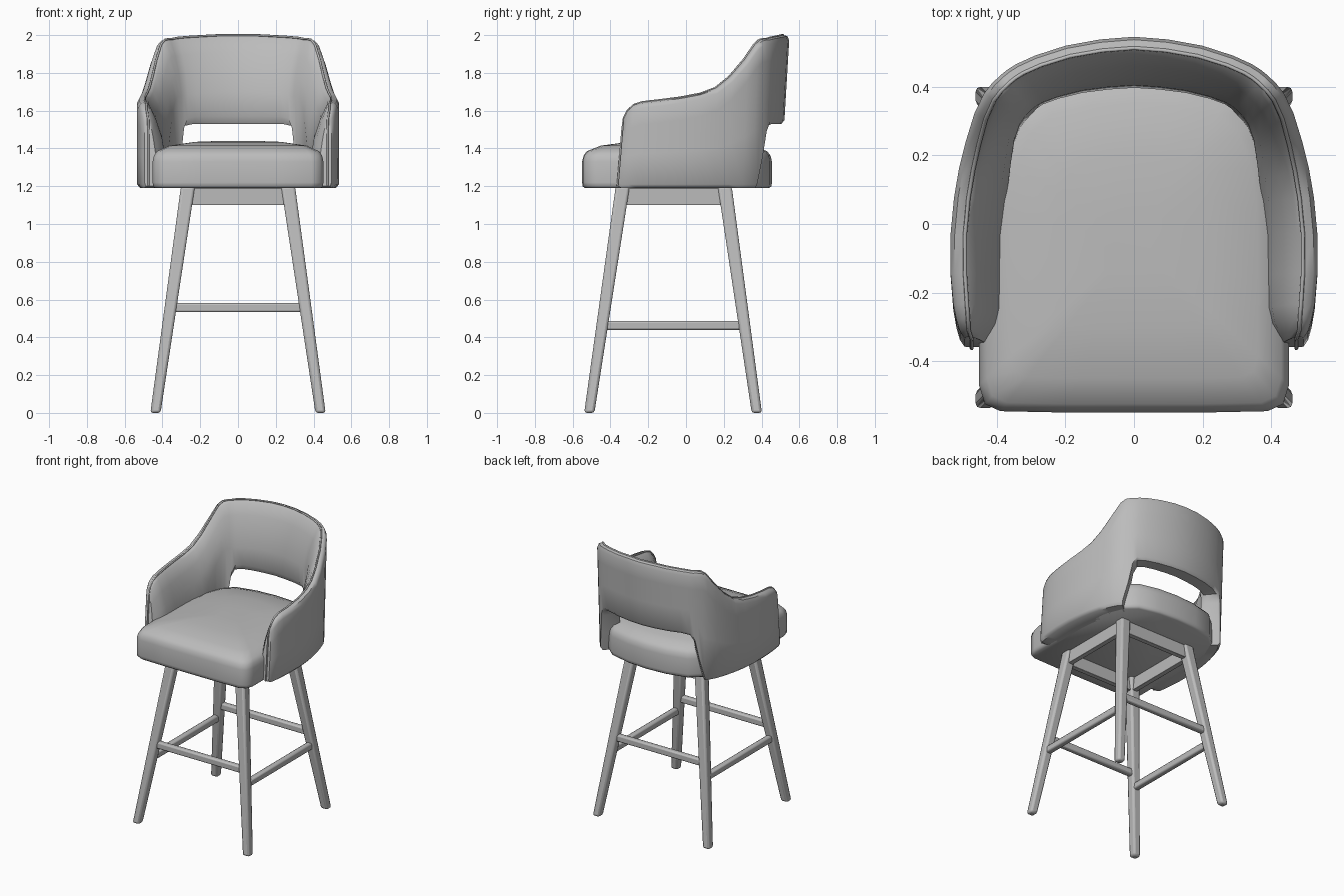
import bpy
import bmesh
from math import radians
from mathutils import Vector

cube = bpy.data.objects.get("Cube")
if cube:
    bpy.data.objects.remove(cube, do_unlink=True)

grey = bpy.data.materials.new("plain grey")
grey.use_nodes = True
grey.diffuse_color = (0.5, 0.5, 0.5, 1)
grey.node_tree.nodes["Principled BSDF"].inputs["Base Color"].default_value = (0.5, 0.5, 0.5, 1)


def finish(name, bm, bevel=0.0, angle=40):
    """Turn a bmesh into a smooth shaded object, with optional rounded edges."""
    bmesh.ops.recalc_face_normals(bm, faces=bm.faces)
    mesh = bpy.data.meshes.new(name)
    bm.to_mesh(mesh)
    bm.free()
    obj = bpy.data.objects.new(name, mesh)
    bpy.context.collection.objects.link(obj)
    mesh.materials.append(grey)
    bpy.ops.object.select_all(action='DESELECT')
    obj.select_set(True)
    bpy.context.view_layer.objects.active = obj
    if bevel:
        mod = obj.modifiers.new("rounded edges", 'BEVEL')
        mod.width = bevel
        mod.segments = 2
    bpy.ops.object.shade_smooth_by_angle(angle=radians(angle))
    return obj


def loft(bm, loops, closed=True):
    """Skin a list of equal point loops; returns the rows of vertices."""
    rows = [[bm.verts.new(p) for p in loop] for loop in loops]
    n = len(rows[0])
    for a, b in zip(rows, rows[1:]):
        for i in range(n if closed else n - 1):
            j = (i + 1) % n
            bm.faces.new((a[i], a[j], b[j], b[i]))
    return rows


# Shell columns from back centre to arm tip: x, y, top z, bottom z
half = [
    (0, .548, 2, 1.53), (.1, .54, 2, 1.53), (.2, .522, 1.995, 1.53),
    (.29, .493, 1.99, 1.53), (.345, .468, 1.985, 1.52), (.37, .452, 1.98, 1.47),
    (.39, .436, 1.98, 1.33), (.415, .412, 1.975, 1.19), (.437, .385, 1.95, 1.19),
    (.465, .33, 1.87, 1.19), (.49, .25, 1.78, 1.19), (.51, .17, 1.72, 1.19),
    (.525, .08, 1.69, 1.19), (.535, -.03, 1.67, 1.19), (.535, -.15, 1.655, 1.19),
    (.527, -.25, 1.645, 1.19), (.518, -.3, 1.63, 1.19), (.508, -.335, 1.6, 1.19),
    (.495, -.355, 1.56, 1.2),
]
columns = [(-x, *rest) for x, *rest in reversed(half[1:])] + half


def shell_point(col, f, z):
    """Point at height z, a fraction f of the way from outer to inner skin."""
    x, y = col[:2]
    depth = .125 + .025 * min(1, max(0, (.45 - y) / .3))
    if y < 0:
        depth = min(depth, abs(x) - .385 - .04 * max(0, (-.28 - y) / .07))
    inward = Vector((-x, min(y, .05) - y, 0)).normalized()
    p = Vector((x, y, z)) + inward * depth * f
    if y > 0:
        p.y += .06 * (z - 2) * y / .55
    else:
        p.y += .08 * (y / .35) ** 2 * (z - 1.25)
    return p


def shell_section(col):
    top, low = col[2:]
    mid = low + (top - low) * .4
    profile = [
        (.12, low), (0, low + .02), (0, mid), (0, top - .12), (0, top - .03),
        (.08, top - .006), (.25, top), (.42, top - .02), (.65, top - .09),
        (.88, top - .19), (1, top - .3), (1, low + .04), (.8, low),
    ]
    return [shell_point(col, f, z) for f, z in profile]


# Wrapped back and arms
bm = bmesh.new()
rows = loft(bm, [shell_section(c) for c in columns])
bm.faces.new(rows[0])
bm.faces.new(rows[-1])
finish("back_and_arms", bm, angle=50)


# Piping along the rim and down both arm fronts
def tip_line(col):
    steps = 6
    return [shell_point(col, .32, col[2] - (col[2] - col[3]) * i / steps) + Vector((0, -.003, 0))
            for i in range(1, steps + 1)]


path = list(reversed(tip_line(columns[0])))
path += [shell_point(c, .28, c[2]) for c in columns] + tip_line(columns[-1])
curve = bpy.data.curves.new("piping_path", 'CURVE')
curve.dimensions = '3D'
curve.bevel_depth = .006
curve.bevel_resolution = 1
spline = curve.splines.new('POLY')
spline.points.add(len(path) - 1)
for point, p in zip(spline.points, path):
    point.co = (*p, 1)
curve.materials.append(grey)
bpy.context.collection.objects.link(bpy.data.objects.new("rim_piping", curve))

# Domed seat cushion
side = [(.2, -.55), (.39, -.546), (.435, -.525), (.452, -.47), (.452, -.2), (.45, .05),
        (.43, .22), (.38, .34), (.3, .41), (.15, .445)]
outline = [(0, -.55)] + side + [(0, .455)] + [(-x, y) for x, y in reversed(side)]
rings = [(.97, 1.19), (.995, 1.2), (1, 1.22), (1, 1.33), (.985, 1.362), (.95, 1.385),
         (.8, 1.415), (.5, 1.435), (.2, 1.44)]
bm = bmesh.new()
rows = loft(bm, [[(x * s, (y + .05) * s - .05, z) for x, y in outline] for s, z in rings])
bm.faces.new(rows[0])
bm.faces.new(rows[-1])
finish("seat_cushion", bm, angle=50)


def leg_centre(sx, back, z):
    t = z / 1.2
    y = .375 - .17 * t if back else -.512 + .177 * t
    return Vector((sx * (.437 - .172 * t), y, z))


# Four splayed, tapered legs
for back in (False, True):
    for sx, label in ((-1, "right"), (1, "left")):
        bm = bmesh.new()
        loops = []
        for z, r in ((0, .027), (1.2, .037)):
            c = leg_centre(sx, back, z)
            loops.append([c + Vector((a * r, b * r, 0))
                          for a, b in ((-1, -1), (1, -1), (1, 1), (-1, 1))])
        rows = loft(bm, loops)
        bm.faces.new(rows[0])
        bm.faces.new(rows[1])
        finish(("back_" if back else "front_") + label + "_leg", bm, .014)


def rail(name, a, b, width, height, bevel):
    """Straight bar between two points at the same height."""
    size = Vector((abs(b.x - a.x) or width, abs(b.y - a.y) or width, height))
    bm = bmesh.new()
    bmesh.ops.create_cube(bm, size=1)
    for v in bm.verts:
        v.co = (a + b) / 2 + v.co * size
    finish(name, bm, bevel)


# Foot rails and the apron frame under the seat
for kind, cross_z, side_z, width, height, bevel in (
        ("foot_rail", .557, .463, .04, .048, .01),
        ("apron", 1.145, 1.145, .035, .09, .003)):
    for back, label in ((False, "front"), (True, "back")):
        rail(label + "_" + kind, leg_centre(-1, back, cross_z),
             leg_centre(1, back, cross_z), width, height, bevel)
    for sx, label in ((-1, "right"), (1, "left")):
        rail(label + "_" + kind, leg_centre(sx, False, side_z),
             leg_centre(sx, True, side_z), width, height, bevel)
